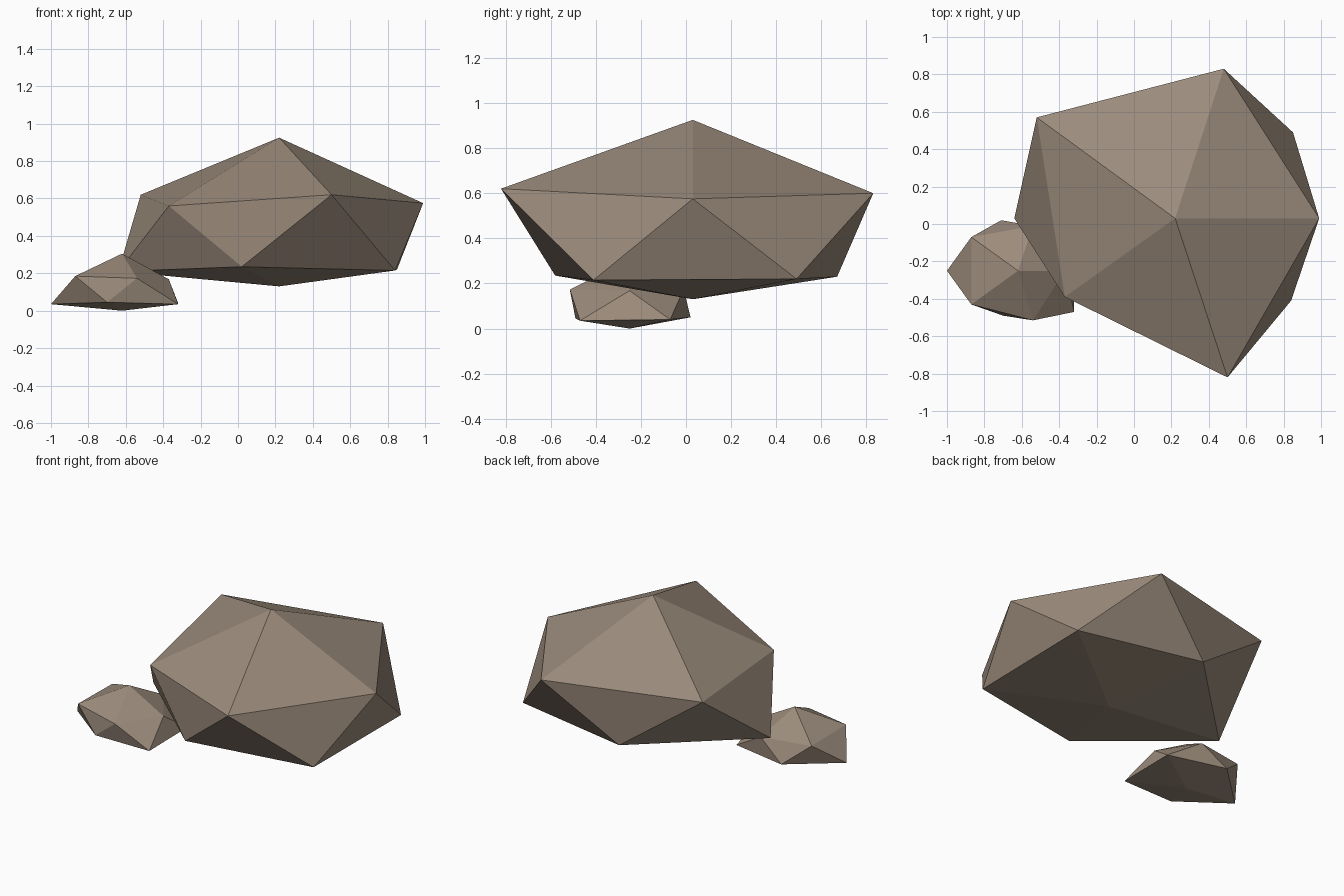
import bpy
import bmesh

cube = bpy.data.objects.get("Cube")
if cube:
    bpy.data.objects.remove(cube, do_unlink=True)

stone = bpy.data.materials.new("warm_grey_stone")
stone.use_nodes = True
colour = (0.33, 0.26, 0.20, 1.0)
stone.diffuse_color = colour
stone.node_tree.nodes["Principled BSDF"].inputs["Base Color"].default_value = colour


def make_rock(name, top, upper, lower, bottom):
    """Faceted rock: two staggered rings of five points, capped by two tips."""
    bm = bmesh.new()
    tip, base = bm.verts.new(top), bm.verts.new(bottom)
    up = [bm.verts.new(p) for p in upper]
    low = [bm.verts.new(p) for p in lower]
    n = len(up)
    for i in range(n):
        j = (i + 1) % n
        bm.faces.new((tip, up[i], up[j]))
        bm.faces.new((up[i], low[i], up[j]))
        bm.faces.new((low[i], low[j], up[j]))
        bm.faces.new((base, low[j], low[i]))
    bmesh.ops.recalc_face_normals(bm, faces=bm.faces)
    mesh = bpy.data.meshes.new(name)
    bm.to_mesh(mesh)
    bm.free()
    mesh.materials.append(stone)
    rock = bpy.data.objects.new(name, mesh)
    bpy.context.collection.objects.link(rock)
    return rock


# Large boulder, wide at the shoulder and undercut below
make_rock(
    "large_rock",
    top=(0.22, 0.03, 0.925),
    upper=[(0.99, 0.03, 0.575), (0.48, 0.83, 0.60), (-0.52, 0.57, 0.62),
           (-0.37, -0.39, 0.56), (0.50, -0.82, 0.62)],
    lower=[(0.85, 0.49, 0.22), (0.02, 0.67, 0.23), (-0.64, 0.03, 0.21),
           (0.02, -0.58, 0.235), (0.84, -0.41, 0.215)],
    bottom=(0.22, 0.03, 0.13),
)

# Small stone beside it, widest near the ground
make_rock(
    "small_rock",
    top=(-0.62, -0.25, 0.305),
    upper=[(-0.37, -0.25, 0.168), (-0.54, -0.01, 0.175), (-0.87, -0.07, 0.18),
           (-0.87, -0.43, 0.185), (-0.54, -0.515, 0.173)],
    lower=[(-0.32, -0.07, 0.04), (-0.71, 0.02, 0.05), (-1.0, -0.25, 0.035),
           (-0.70, -0.49, 0.045), (-0.32, -0.47, 0.035)],
    bottom=(-0.62, -0.25, 0.0),
)
